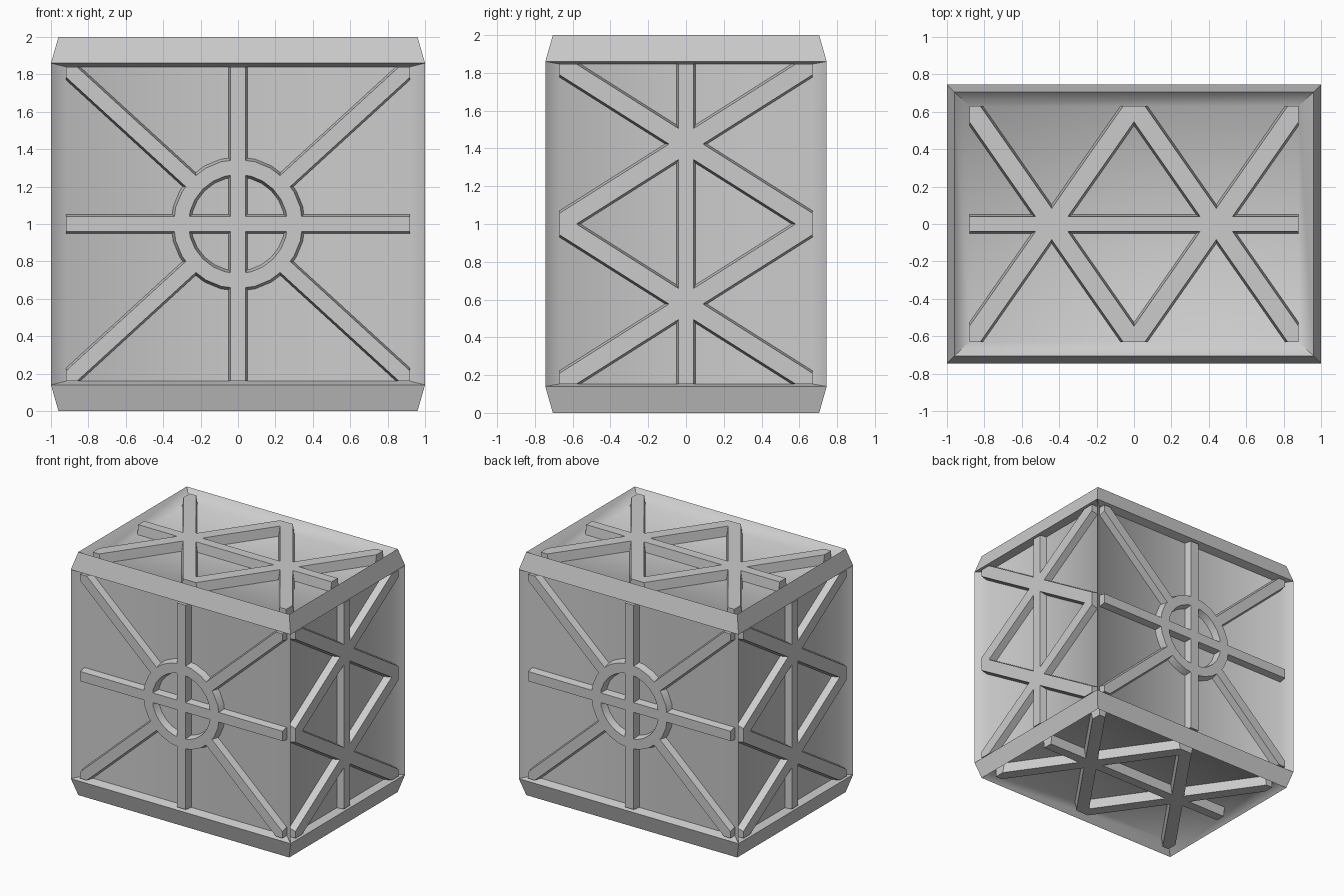
import bpy, bmesh, math
from mathutils import Matrix, Vector

cube = bpy.data.objects.get("Cube")
if cube:
    bpy.data.objects.remove(cube)

grey = bpy.data.materials.new("plain grey")
grey.use_nodes = True
tone = (0.6, 0.6, 0.6, 1)
grey.diffuse_color = tone
grey.node_tree.nodes["Principled BSDF"].inputs["Base Color"].default_value = tone

HX, HY, HZ = 1.0, 0.745, 1.0      # half sizes
CHAMFER, DROP = 0.04, 0.14        # narrow taper at top and bottom
CENTRE = Vector((0, 0, HZ))


def finish(bm, name, angle):
    bmesh.ops.recalc_face_normals(bm, faces=bm.faces)
    mesh = bpy.data.meshes.new(name)
    bm.to_mesh(mesh)
    bm.free()
    obj = bpy.data.objects.new(name, mesh)
    bpy.context.collection.objects.link(obj)
    mesh.materials.append(grey)
    bpy.ops.object.select_all(action='DESELECT')
    obj.select_set(True)
    bpy.context.view_layer.objects.active = obj
    bpy.ops.object.shade_smooth_by_angle(angle=math.radians(angle))
    return obj


def frame(u, v, w, distance):
    """Matrix whose local z points out of a wall lying at the given distance."""
    m = Matrix((u, v, w)).transposed().to_4x4()
    m.translation = CENTRE + Vector(w) * distance
    return m


# name, local frame, rim half size, floor half size, depth
walls = []
for s, name in ((-1, "front"), (1, "back")):
    walls.append((name, frame((-s, 0, 0), (0, 0, 1), (0, s, 0), HY),
                  (HX, HZ - DROP), (0.92, 0.84), 0.065))
for s, name in ((1, "left"), (-1, "right")):
    walls.append((name, frame((0, s, 0), (0, 0, 1), (s, 0, 0), HX),
                  (HY, HZ - DROP), (0.67, 0.847), 0.065))
for s, name in ((1, "top"), (-1, "bottom")):
    walls.append((name, frame((s, 0, 0), (0, 1, 0), (0, 0, s), HZ),
                  (HX - CHAMFER, HY - CHAMFER), (0.88, 0.63), 0.085))

# Crate body: dished walls joined by the tapered top and bottom bands
bm = bmesh.new()
corners = ((-1, -1), (1, -1), (1, 1), (-1, 1))
for name, m, rim, floor, depth in walls:
    outer = [bm.verts.new(m @ Vector((a * rim[0], b * rim[1], 0))) for a, b in corners]
    inner = [bm.verts.new(m @ Vector((a * floor[0], b * floor[1], -depth))) for a, b in corners]
    bm.faces.new(inner)
    for i in range(4):
        j = (i + 1) % 4
        bm.faces.new((outer[i], outer[j], inner[j], inner[i]))
for s in (-1, 1):
    low = [bm.verts.new((a * HX, b * HY, HZ + s * (HZ - DROP))) for a, b in corners]
    high = [bm.verts.new((a * (HX - CHAMFER), b * (HY - CHAMFER), HZ + s * HZ)) for a, b in corners]
    for i in range(4):
        j = (i + 1) % 4
        bm.faces.new((low[i], low[j], high[j], high[i]))
bmesh.ops.remove_doubles(bm, verts=bm.verts, dist=0.0005)
finish(bm, "crate_body", 58)


def add_bar(bm, start, end, half, top, base):
    """Tapered bar between two points of a wall, running past both ends."""
    a, b = Vector(start), Vector(end)
    along = (b - a).normalized()
    side = Vector((-along.y, along.x))
    ends = []
    for p in (a, b):
        ring = []
        for width, z in ((half + 0.012, base), (half, top), (-half, top), (-half - 0.012, base)):
            q = p + side * width
            ring.append(bm.verts.new((q.x, q.y, z)))
        ends.append(ring)
    for i in range(4):
        j = (i + 1) % 4
        bm.faces.new((ends[0][i], ends[0][j], ends[1][j], ends[1][i]))
    bm.faces.new(ends[0])
    bm.faces.new(ends[1])


def clip(bm, floor):
    """Trim the bars to the floor rectangle and close the cut ends."""
    for axis in (0, 1):
        for s in (-1, 1):
            n = Vector((0, 0, 0))
            n[axis] = s
            cut = bmesh.ops.bisect_plane(bm, geom=bm.verts[:] + bm.edges[:] + bm.faces[:],
                                         plane_co=n * floor[axis], plane_no=n, clear_outer=True)
            edges = [e for e in cut["geom_cut"] if isinstance(e, bmesh.types.BMEdge)]
            bmesh.ops.holes_fill(bm, edges=edges)


def add_hoop(bm, inner, outer, top, base, steps=24):
    loops = []
    for k in range(steps):
        t = math.tau * k / steps
        loops.append([bm.verts.new((r * math.cos(t), r * math.sin(t), z)) for r, z in
                      ((inner - 0.015, base), (inner, top), (outer, top), (outer + 0.015, base))])
    for k in range(steps):
        p, q = loops[k], loops[(k + 1) % steps]
        for i in range(4):
            j = (i + 1) % 4
            bm.faces.new((p[i], p[j], q[j], q[i]))


# Raised ribs on every wall
for name, m, rim, floor, depth in walls:
    top, base = -0.008, -depth - 0.005
    fu, fv = floor
    if name in ("front", "back"):
        bars = [((-2, 0), (2, 0), 0.04), ((0, -2), (0, 2), 0.04)]
        bars += [((a * 0.22, b * 0.2), (a * fu * 1.2, b * fv * 1.2), 0.04) for a, b in corners]
    else:
        # Two crossed braces in a row along the longer side, plus a spine
        tall = fv > fu
        long, short = max(fu, fv), min(fu, fv)
        lines = [((-2, 0), (2, 0), 0.04)]
        for c in (-long / 2, long / 2):
            for s in (-1, 1):
                dx, dy = long * 0.6, s * short * 1.2
                lines.append(((c - dx, -dy), (c + dx, dy), 0.048))
        bars = [(p[::-1], q[::-1], h) if tall else (p, q, h) for p, q, h in lines]
    rib = bmesh.new()
    for p, q, half in bars:
        one = bmesh.new()
        add_bar(one, p, q, half, top, base)
        clip(one, floor)
        part = bpy.data.meshes.new("rib_part")
        one.to_mesh(part)
        one.free()
        rib.from_mesh(part)
        bpy.data.meshes.remove(part)
    if name in ("front", "back"):
        add_hoop(rib, 0.265, 0.345, top, base)
    bmesh.ops.transform(rib, matrix=m, verts=rib.verts)
    finish(rib, name + "_ribs", 30)
